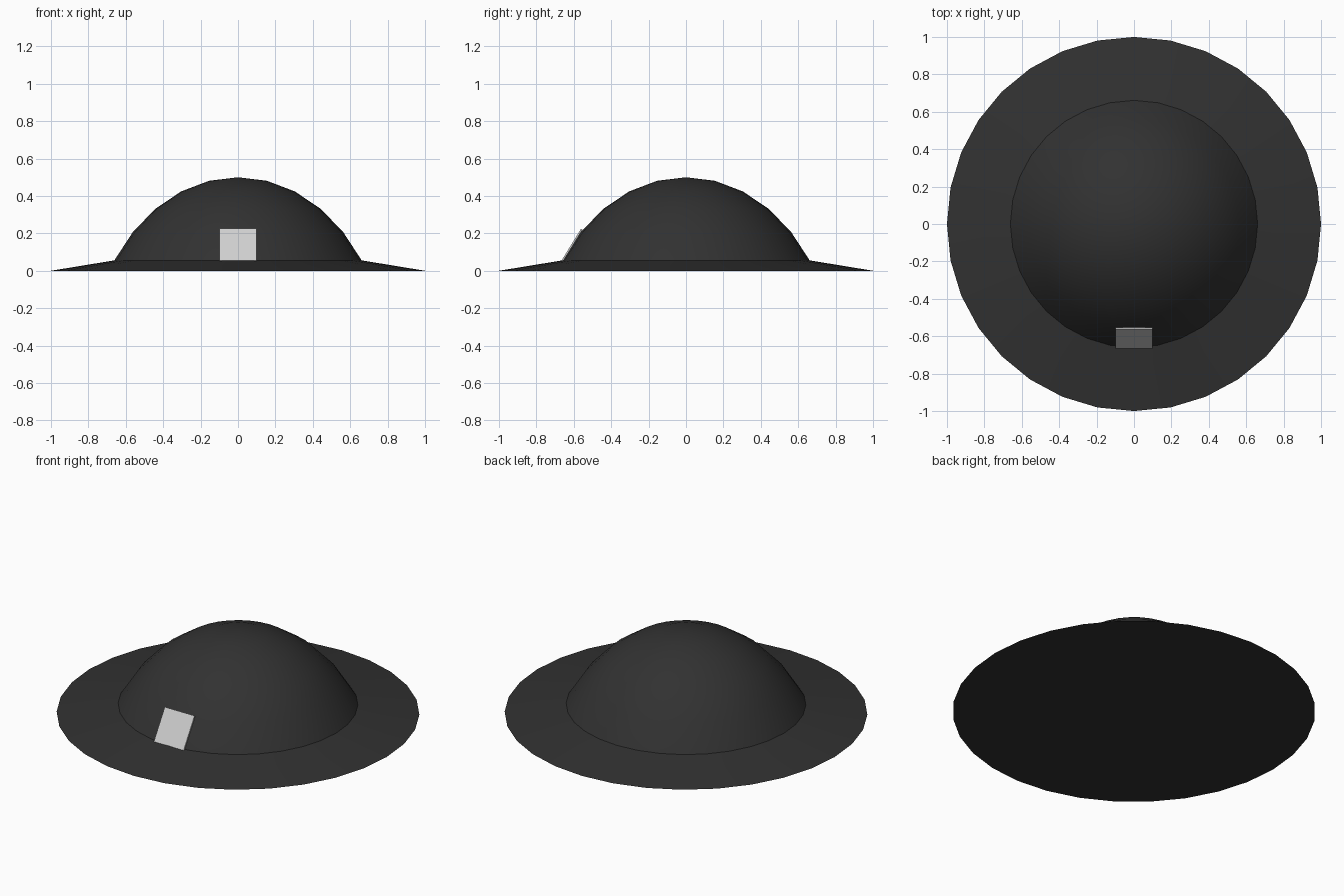
import bpy, bmesh, math
from mathutils import Matrix, Vector

if "Cube" in bpy.data.objects:
    bpy.data.objects.remove(bpy.data.objects["Cube"])

SEGMENTS = 32
STEP = 2 * math.pi / SEGMENTS


def material(name, rgb):
    mat = bpy.data.materials.new(name)
    mat.diffuse_color = (*rgb, 1)
    mat.use_nodes = True
    mat.node_tree.nodes["Principled BSDF"].inputs["Base Color"].default_value = mat.diffuse_color
    return mat


def finish(name, bm, mat, smooth=True):
    bmesh.ops.recalc_face_normals(bm, faces=bm.faces)
    mesh = bpy.data.meshes.new(name)
    bm.to_mesh(mesh)
    bm.free()
    mesh.materials.append(mat)
    obj = bpy.data.objects.new(name, mesh)
    bpy.context.collection.objects.link(obj)
    if smooth:
        bpy.context.view_layer.objects.active = obj
        obj.select_set(True)
        bpy.ops.object.shade_smooth_by_angle(angle=math.radians(30))
        obj.select_set(False)
    return obj


def ring(bm, radius, z):
    return [bm.verts.new((radius * math.cos(i * STEP), radius * math.sin(i * STEP), z))
            for i in range(SEGMENTS)]


def bridge(bm, low, high):
    for i in range(SEGMENTS):
        j = (i + 1) % SEGMENTS
        bm.faces.new((low[i], low[j], high[j], high[i]))


charcoal = material("charcoal", (0.031, 0.031, 0.031))
pale_grey = material("pale grey", (0.62, 0.62, 0.62))

# Hat body: flat underside, sloping brim, then the cap of a tall ellipsoid
bm = bmesh.new()
rim = ring(bm, 1.0, 0.0)
bm.faces.new(rim)
below = rim
for k in range(5, 0, -1):
    a = k * STEP
    above = ring(bm, 0.795 * math.sin(a), math.cos(a) - 0.5)
    bridge(bm, below, above)
    below = above
top = bm.verts.new((0, 0, 0.5))
for i in range(SEGMENTS):
    bm.faces.new((below[i], below[(i + 1) % SEGMENTS], top))
finish("brim_and_dome", bm, charcoal)

# Front patch: a thin slab leaning against the dome
bottom, upper = Vector((0, -0.666, 0.054)), Vector((0, -0.561, 0.225))
along = (upper - bottom).normalized()
outward = Vector((1, 0, 0)).cross(along)
thickness = 0.009
centre = (bottom + upper) / 2 - outward * thickness / 2
basis = Matrix((Vector((1, 0, 0)), along, outward)).transposed().to_4x4()
size = Matrix.Diagonal((0.2, (upper - bottom).length, thickness, 1))
bm = bmesh.new()
bmesh.ops.create_cube(bm, size=1, matrix=Matrix.Translation(centre) @ basis @ size)
finish("front_patch", bm, pale_grey, smooth=False)
